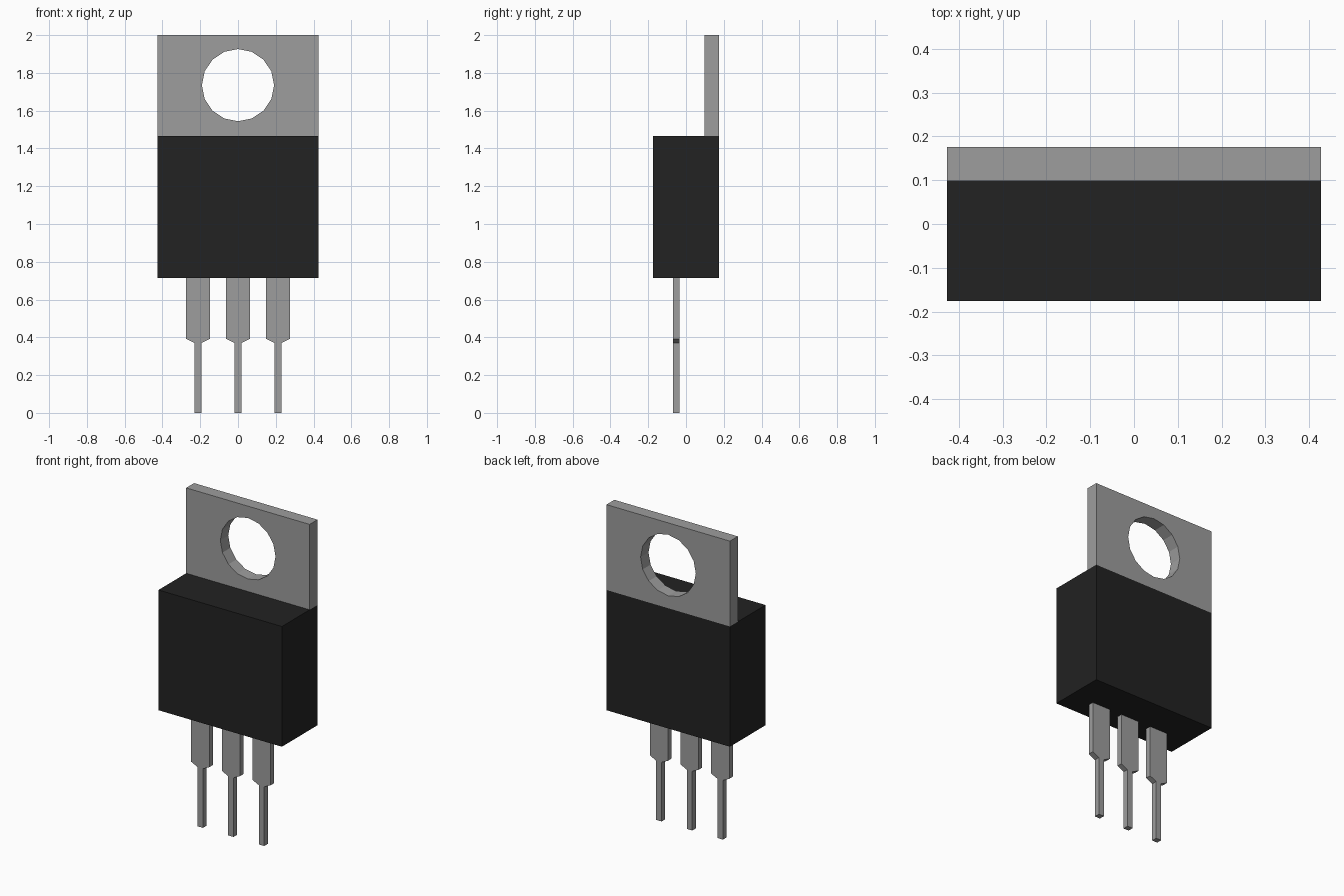
import bpy, bmesh, math

if "Cube" in bpy.data.objects:
    bpy.data.objects.remove(bpy.data.objects["Cube"])


def material(name, value):
    mat = bpy.data.materials.new(name)
    mat.use_nodes = True
    colour = (value, value, value, 1)
    mat.diffuse_color = colour
    mat.node_tree.nodes["Principled BSDF"].inputs["Base Color"].default_value = colour
    return mat


METAL = material("grey metal", 0.34)
PLASTIC = material("black plastic", 0.016)


def plate(name, loops, y_min, y_max, mat):
    """Flat plate from closed (x, z) loops; inner loops become holes."""
    bm = bmesh.new()
    y = (y_min + y_max) / 2
    for loop in loops:
        verts = [bm.verts.new((x, y, z)) for x, z in loop]
        for i, v in enumerate(verts):
            bm.edges.new((v, verts[(i + 1) % len(verts)]))
    bmesh.ops.triangle_fill(bm, use_beauty=True, edges=bm.edges[:], normal=(0, -1, 0))
    bmesh.ops.recalc_face_normals(bm, faces=bm.faces[:])
    mesh = bpy.data.meshes.new(name)
    bm.to_mesh(mesh)
    bm.free()
    mesh.materials.append(mat)
    obj = bpy.data.objects.new(name, mesh)
    bpy.context.collection.objects.link(obj)
    solid = obj.modifiers.new("thickness", 'SOLIDIFY')
    solid.thickness = y_max - y_min
    solid.offset = 0
    return obj


def rectangle(half_width, z_min, z_max):
    return [(-half_width, z_min), (half_width, z_min),
            (half_width, z_max), (-half_width, z_max)]


HALF_W, HALF_D = 0.427, 0.176
BODY_BOTTOM, BODY_TOP = 0.714, 1.466

# Plastic body
plate("body", [rectangle(HALF_W, BODY_BOTTOM, BODY_TOP)], -HALF_D, HALF_D, PLASTIC)

# Metal mounting tab with a 16-sided hole
hole = [(0.191 * math.cos(math.tau * i / 16), 1.735 + 0.191 * math.sin(math.tau * i / 16))
        for i in range(16)]
plate("mounting_tab", [rectangle(HALF_W, BODY_TOP, 2.0), hole], 0.098, HALF_D, METAL)

# Three leads, each stepping from a wide shoulder to a narrow pin
right_side = [(0.0185, 0), (0.0185, 0.37), (0.063, 0.392), (0.063, BODY_BOTTOM)]
profile = right_side + [(-x, z) for x, z in reversed(right_side)]
for name, x in (("right_lead", -0.212), ("middle_lead", 0), ("left_lead", 0.212)):
    lead = plate(name, [profile], -0.07, -0.035, METAL)
    lead.location.x = x
